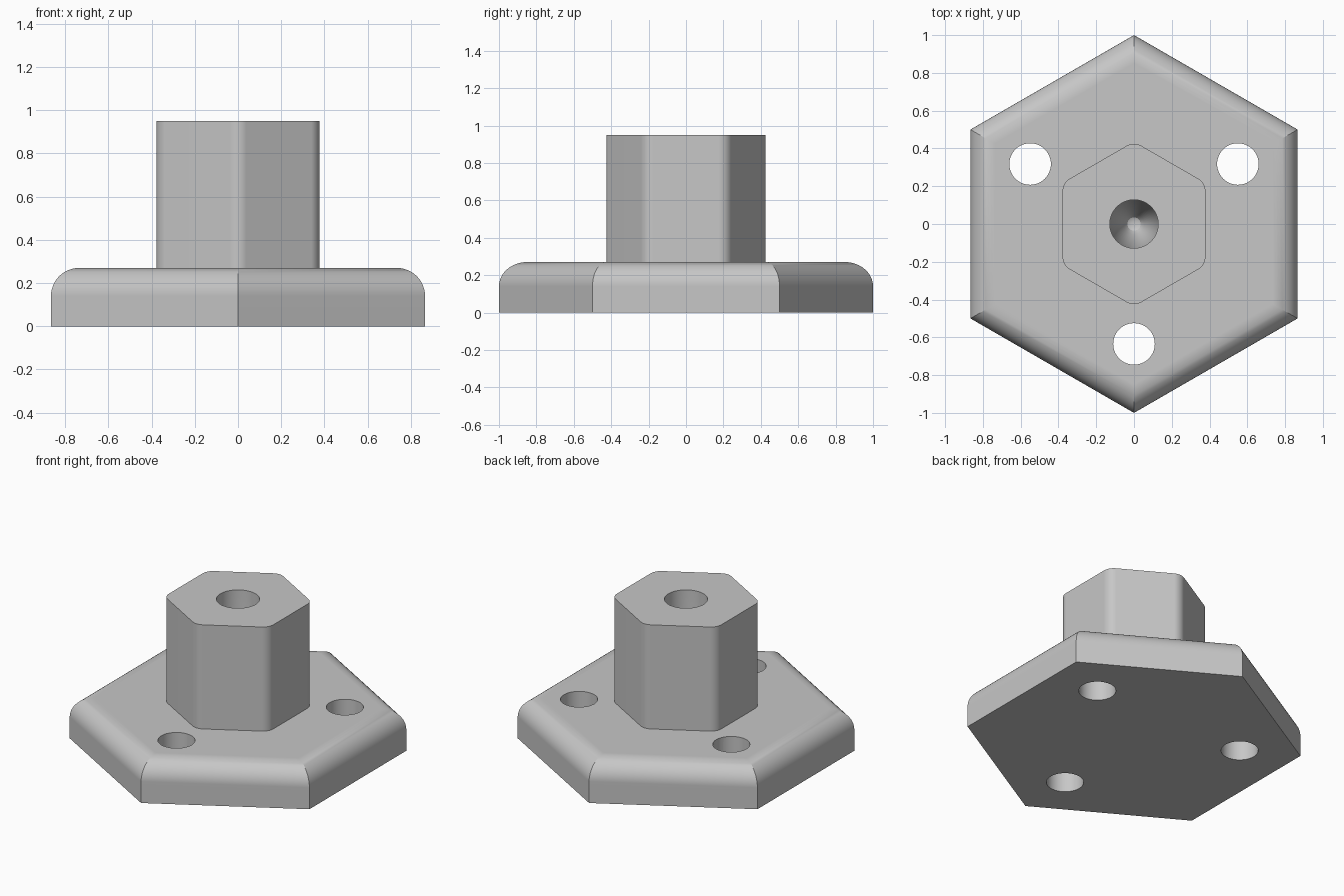
import bpy, bmesh
from math import pi, cos, sin, radians

if "Cube" in bpy.data.objects:
    bpy.data.objects.remove(bpy.data.objects["Cube"], do_unlink=True)

grey = bpy.data.materials.new("light_grey")
grey.use_nodes = True
colour = (0.57, 0.57, 0.57, 1)
grey.diffuse_color = colour
grey.node_tree.nodes["Principled BSDF"].inputs["Base Color"].default_value = colour


def loft(name, rings):
    """Closed solid from a stack of equal-length point rings."""
    bm = bmesh.new()
    loops = [[bm.verts.new(p) for p in ring] for ring in rings]
    n = len(loops[0])
    for low, high in zip(loops, loops[1:]):
        for i in range(n):
            j = (i + 1) % n
            bm.faces.new((low[i], low[j], high[j], high[i]))
    bm.faces.new(loops[0][::-1])
    bm.faces.new(loops[-1])
    mesh = bpy.data.meshes.new(name)
    bm.to_mesh(mesh)
    bm.free()
    mesh.materials.append(grey)
    obj = bpy.data.objects.new(name, mesh)
    bpy.context.collection.objects.link(obj)
    return obj


def ring(radius, z, sides, x=0, y=0):
    return [(x + radius * cos(2 * pi * i / sides + pi / 2),
             y + radius * sin(2 * pi * i / sides + pi / 2), z) for i in range(sides)]


def rounded_hex(apothem, fillet, z, steps=6):
    centre = (apothem - fillet) / cos(pi / 6)
    points = []
    for corner in range(6):
        a = pi / 2 + corner * pi / 3
        for s in range(steps + 1):
            b = a - pi / 6 + s / steps * pi / 3
            points.append((centre * cos(a) + fillet * cos(b),
                           centre * sin(a) + fillet * sin(b), z))
    return points


def boolean(target, other, operation):
    mod = target.modifiers.new(operation.lower(), 'BOOLEAN')
    mod.operation = operation
    mod.solver = 'EXACT'
    mod.object = other
    bpy.context.view_layer.objects.active = target
    bpy.ops.object.modifier_apply(modifier=mod.name)
    bpy.data.objects.remove(other, do_unlink=True)


# Hexagonal base plate with a rounded top rim
height, fillet, apothem = 0.27, 0.13, cos(pi / 6)
profile = [(apothem, 0)]
for i in range(13):
    t = i / 12 * pi / 2
    profile.append((apothem - fillet * (1 - cos(t)), height - fillet * (1 - sin(t))))
flange = loft("hex_flange", [ring(a / cos(pi / 6), z, 6) for a, z in profile])

# Upright hexagonal boss with softened corners
boss = loft("hex_boss", [rounded_hex(0.378, 0.075, z) for z in (0.2, 0.95)])
boolean(flange, boss, 'UNION')

# Three through holes for screws
for angle in (30, 150, 270):
    x, y = 0.635 * cos(radians(angle)), 0.635 * sin(radians(angle))
    drill = loft("screw_hole", [ring(0.11, z, 48, x, y) for z in (-0.1, 0.4)])
    boolean(flange, drill, 'DIFFERENCE')

# Blind centre bore with a tapered, round-ended bottom
bore_profile = [(0.012, 0.2), (0.035, 0.21), (0.055, 0.24), (0.128, 0.42), (0.128, 1.05)]
bore = loft("centre_bore", [ring(r, z, 48) for r, z in bore_profile])
boolean(flange, bore, 'DIFFERENCE')

# Smooth curved areas while keeping creases crisp
bpy.ops.object.select_all(action='DESELECT')
flange.select_set(True)
bpy.context.view_layer.objects.active = flange
bpy.ops.object.shade_smooth_by_angle(angle=radians(25))
weighted = flange.modifiers.new("weighted_normals", 'WEIGHTED_NORMAL')
weighted.keep_sharp = True
